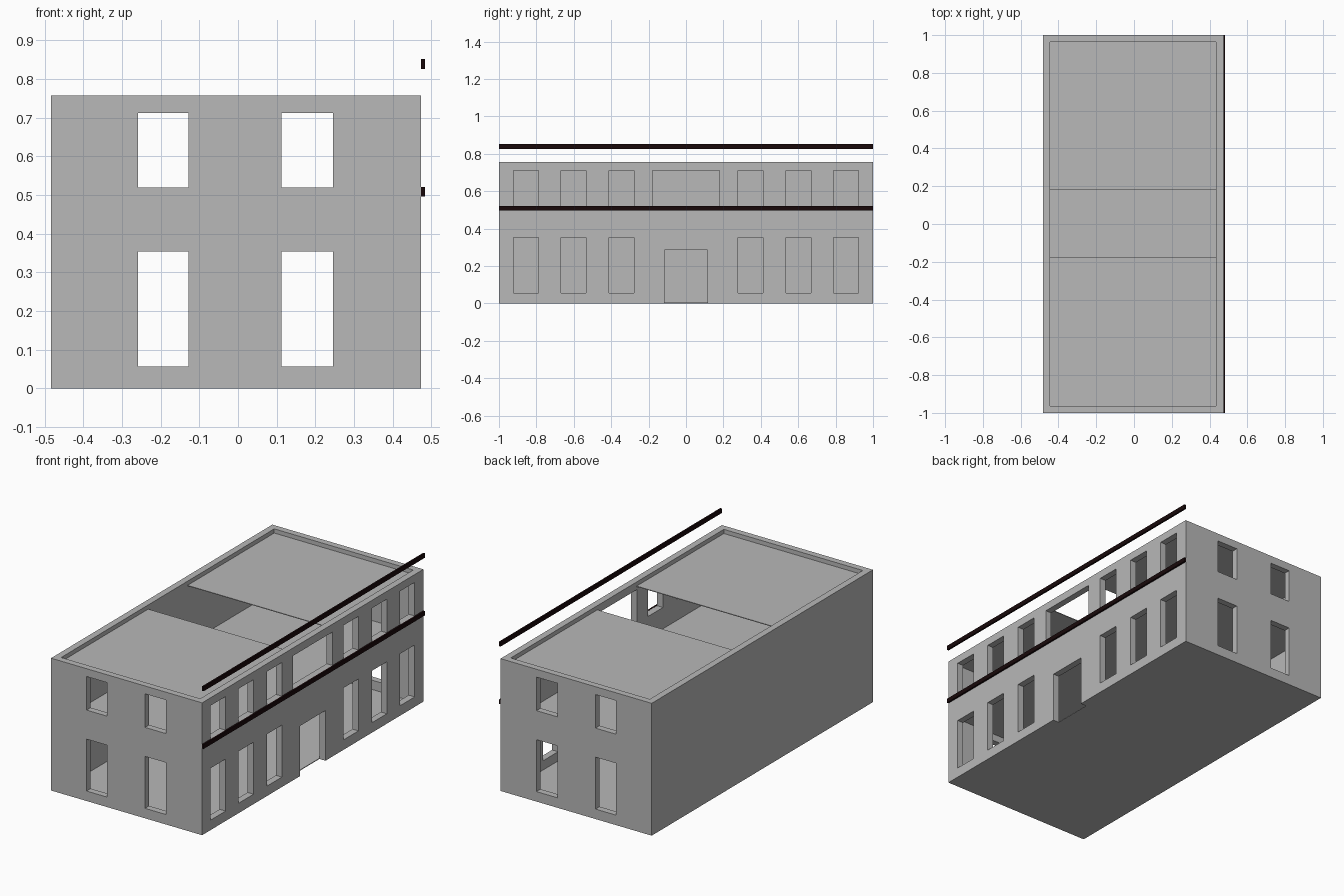
import bpy, bmesh

if "Cube" in bpy.data.objects:
    bpy.data.objects.remove(bpy.data.objects["Cube"])

# Overall sizes
X0, X1, Y, H = -0.483, 0.473, 1.0, 0.757      # outer wall faces and height
IX0, IX1, IY = -0.445, 0.435, 0.963           # inner wall faces


def material(name, rgb):
    m = bpy.data.materials.new(name)
    m.diffuse_color = (*rgb, 1)
    m.use_nodes = True
    m.node_tree.nodes["Principled BSDF"].inputs["Base Color"].default_value = m.diffuse_color
    return m


GREY = material("concrete grey", (0.48, 0.48, 0.48))
DARK = material("dark brown", (0.009, 0.0025, 0.003))


def add_box(bm, x, y, z):
    """Add a box from (min, max) pairs."""
    v = [bm.verts.new((a, b, c)) for c in z for b in y for a in x]
    for f in ((0, 2, 3, 1), (4, 5, 7, 6), (0, 1, 5, 4),
              (2, 6, 7, 3), (0, 4, 6, 2), (1, 3, 7, 5)):
        bm.faces.new([v[i] for i in f])


def finish(bm, name, mat):
    bmesh.ops.recalc_face_normals(bm, faces=bm.faces)
    mesh = bpy.data.meshes.new(name)
    bm.to_mesh(mesh)
    bm.free()
    mesh.materials.append(mat)
    ob = bpy.data.objects.new(name, mesh)
    bpy.context.collection.objects.link(ob)
    return ob


def box(name, mat, x, y, z):
    bm = bmesh.new()
    add_box(bm, x, y, z)
    return finish(bm, name, mat)


# Outer walls: a hollow rectangular ring
bm = bmesh.new()


def loop(x0, x1, y, z):
    return [bm.verts.new(p) for p in ((x0, -y, z), (x1, -y, z), (x1, y, z), (x0, y, z))]


rings = [loop(X0, X1, Y, 0), loop(X0, X1, Y, H),
         loop(IX0, IX1, IY, H), loop(IX0, IX1, IY, 0)]
for k in range(4):
    a, b = rings[k], rings[(k + 1) % 4]
    for i in range(4):
        j = (i + 1) % 4
        bm.faces.new((a[i], a[j], b[j], b[i]))
walls = finish(bm, "outer_walls", GREY)

# Window and door openings
GROUND, UPPER = (0.057, 0.354), (0.52, 0.712)
bm = bmesh.new()
side = (IX1 - 0.03, X1 + 0.03)
for s in (-1, 1):
    for z in (GROUND, UPPER):
        # three long-side windows on each side of the entrance
        for c in (0.346, 0.602, 0.855):
            add_box(bm, side, (s * c - 0.067, s * c + 0.067), z)
        # two windows in each end wall
        ends = sorted((s * (IY - 0.03), s * (Y + 0.03)))
        for x in ((-0.258, -0.128), (0.112, 0.246)):
            add_box(bm, x, ends, z)
add_box(bm, side, (-0.18, 0.18), UPPER)            # wide middle window
add_box(bm, side, (-0.115, 0.115), (-0.05, 0.287))  # doorway
cutter = finish(bm, "opening_cutter", GREY)
cutter.hide_render = True

mod = walls.modifiers.new("openings", 'BOOLEAN')
mod.operation = 'DIFFERENCE'
mod.solver = 'EXACT'
mod.object = cutter
bpy.context.view_layer.objects.active = walls
bpy.ops.object.modifier_apply(modifier=mod.name)
bpy.data.objects.remove(cutter)

# Floors, and a roof split by an open strip
inside = (IX0, IX1)
box("ground_floor", GREY, inside, (-IY, IY), (0, 0.004))
box("upper_floor", GREY, inside, (-IY, IY), (0.394, 0.398))
box("front_roof", GREY, inside, (-IY, -0.176), (0.729, 0.733))
box("back_roof", GREY, inside, (0.18, IY), (0.729, 0.733))

# Dark trim bars along the entrance side
for name, z in (("middle_trim", (0.496, 0.521)), ("top_trim", (0.826, 0.852))):
    box(name, DARK, (X1, X1 + 0.01), (-Y, Y), z)
